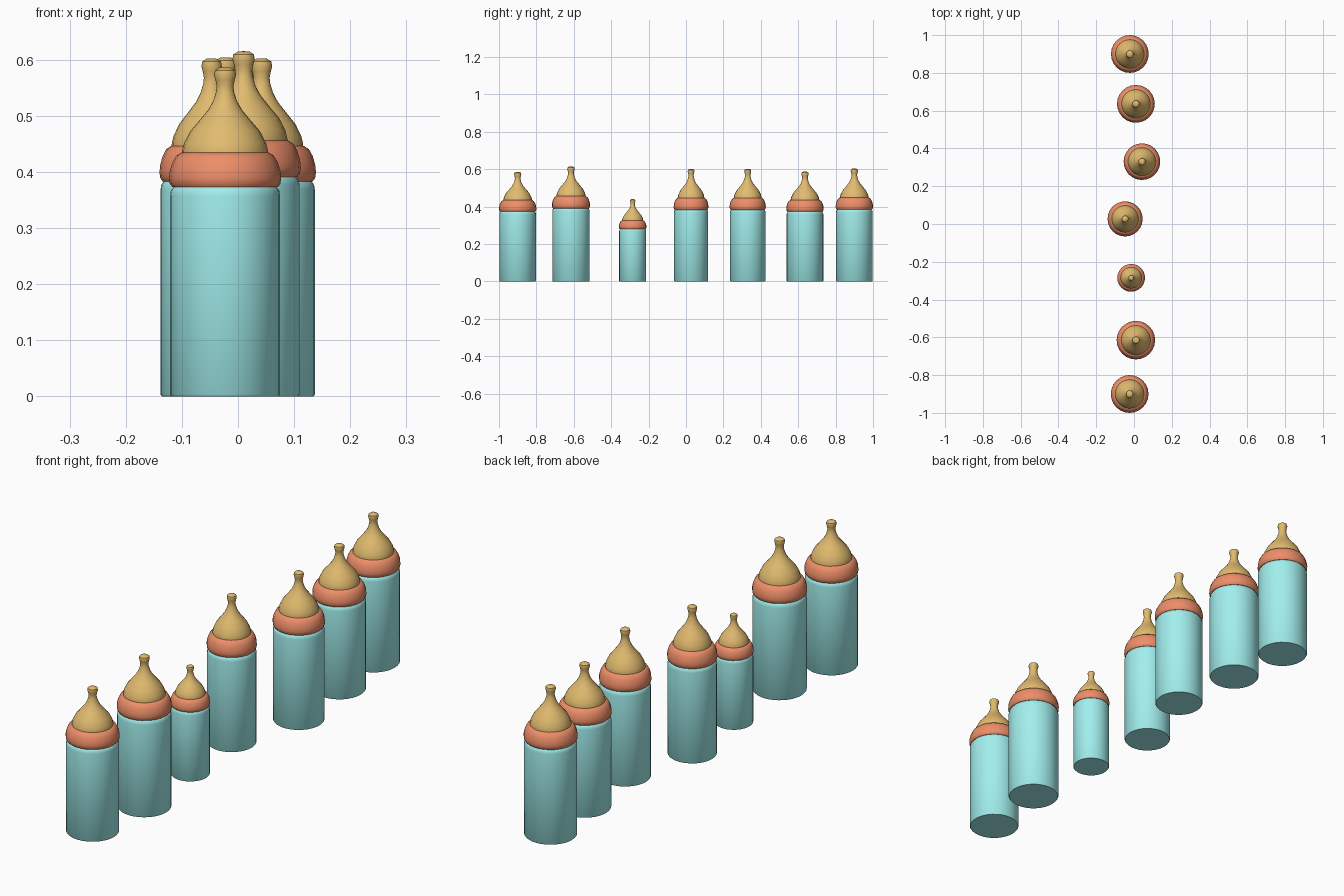
import bpy, bmesh, math

if "Cube" in bpy.data.objects:
    bpy.data.objects.remove(bpy.data.objects["Cube"])

def material(name, rgb):
    m = bpy.data.materials.new(name)
    m.diffuse_color = (*rgb, 1)
    m.use_nodes = True
    m.node_tree.nodes["Principled BSDF"].inputs["Base Color"].default_value = m.diffuse_color
    return m

TEAL = material("teal", (0.36, 0.86, 0.85))
CORAL = material("coral", (0.85, 0.27, 0.14))
AMBER = material("amber", (0.76, 0.50, 0.16))

# Profiles (radius, height) for a reference bottle; radius 0 closes on the axis
BODY = [(0, 0), (0.0955, 0), (0.098, 0.003), (0.098, 0.358), (0.0965, 0.367),
        (0.092, 0.373), (0.084, 0.376), (0, 0.376)]
COLLAR = [(0.080, 0.373), (0.094, 0.373), (0.0985, 0.379), (0.1, 0.389), (0.0985, 0.402),
          (0.094, 0.417), (0.087, 0.429), (0.078, 0.4345), (0, 0.4345)]
TEAT = [(0.0765, 0.433), (0.0765, 0.438), (0.073, 0.452), (0.062, 0.473), (0.045, 0.493),
        (0.030, 0.511), (0.021, 0.527), (0.016, 0.543), (0.0148, 0.553), (0.017, 0.564),
        (0.0195, 0.573), (0.018, 0.581), (0.010, 0.586), (0, 0.5865)]

def lathe(name, profile, sides, mat, loc, radial, vertical):
    bm = bmesh.new()
    rings = []
    for r, z in profile:
        if r == 0:
            rings.append([bm.verts.new((0, 0, z * vertical))] * sides)
        else:
            rings.append([bm.verts.new((r * radial * math.cos(2 * math.pi * i / sides),
                                        r * radial * math.sin(2 * math.pi * i / sides),
                                        z * vertical)) for i in range(sides)])
    for a, b in zip(rings, rings[1:]):
        for i in range(sides):
            j = (i + 1) % sides
            bm.faces.new(list(dict.fromkeys((a[i], a[j], b[j], b[i]))))
    bmesh.ops.recalc_face_normals(bm, faces=bm.faces)
    me = bpy.data.meshes.new(name)
    bm.to_mesh(me)
    bm.free()
    me.materials.append(mat)
    ob = bpy.data.objects.new(name, me)
    ob.location = loc
    bpy.context.collection.objects.link(ob)
    bpy.ops.object.select_all(action='DESELECT')
    ob.select_set(True)
    bpy.context.view_layer.objects.active = ob
    bpy.ops.object.shade_smooth_by_angle(angle=math.radians(45))

# Row of bottles: x, y, collar radius, total height
BOTTLES = [(-0.023, -0.9, 0.1, 0.586), (0.01, -0.615, 0.102, 0.615),
           (-0.015, -0.285, 0.0735, 0.44), (-0.047, 0.027, 0.093, 0.602),
           (0.042, 0.33, 0.097, 0.602), (0.01, 0.636, 0.1, 0.587),
           (-0.022, 0.9, 0.1, 0.604)]

for n, (x, y, radius, height) in enumerate(BOTTLES, 1):
    args = ((x, y, 0), radius / 0.1, height / 0.5865)
    lathe(f"bottle_body_{n}", BODY, 32, TEAL, *args)
    lathe(f"screw_collar_{n}", COLLAR, 24, CORAL, *args)
    lathe(f"teat_{n}", TEAT, 24, AMBER, *args)
